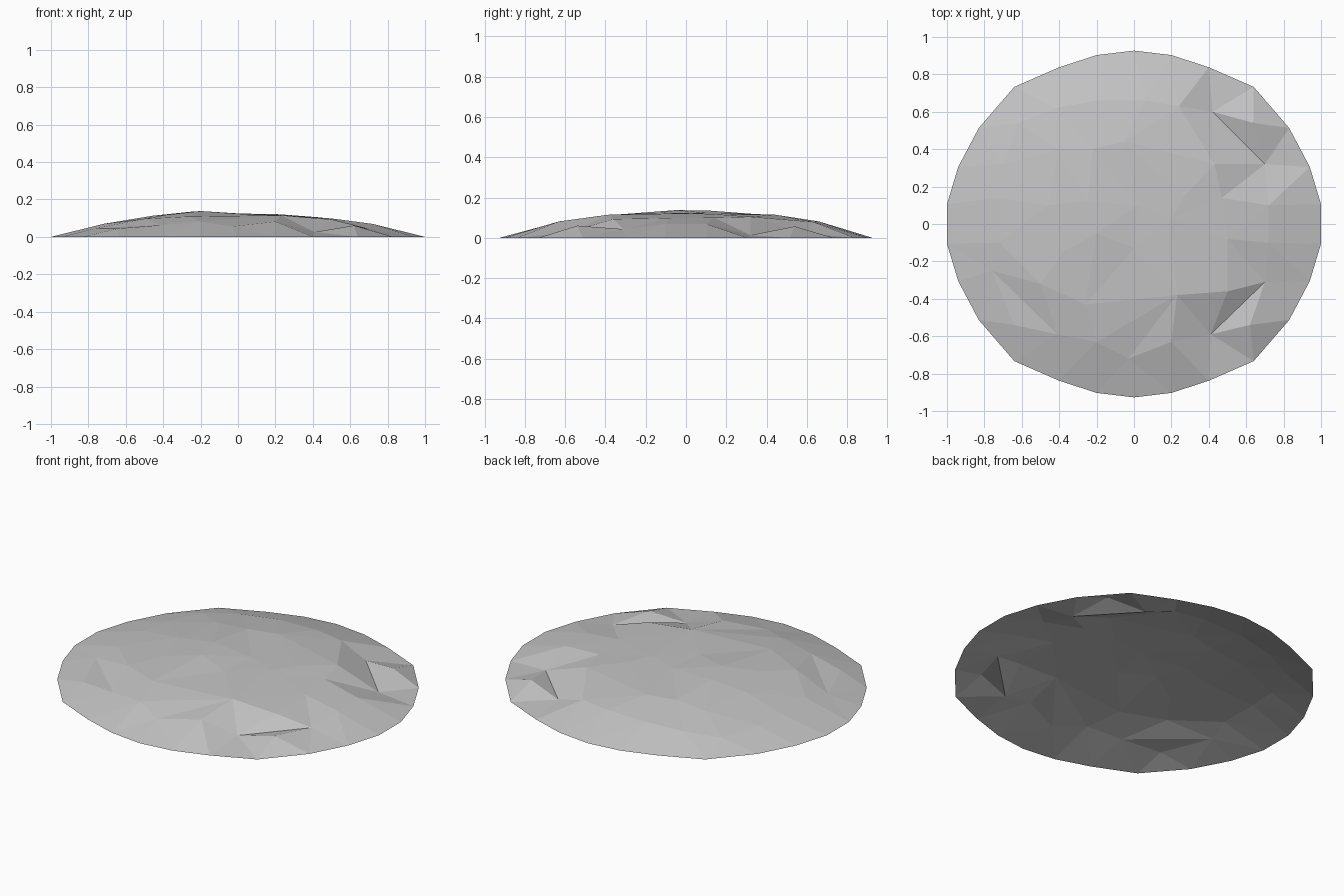
import bpy
import bmesh
from math import hypot
from mathutils import Vector
from mathutils.geometry import delaunay_2d_cdt

cube = bpy.data.objects.get("Cube")
if cube:
    bpy.data.objects.remove(cube, do_unlink=True)


def make_material(name, colour):
    material = bpy.data.materials.new(name)
    material.use_nodes = True
    material.diffuse_color = colour
    material.node_tree.nodes["Principled BSDF"].inputs["Base Color"].default_value = colour
    return material


def dome_height(x, y):
    """Broad flat summit that falls away to a thin edge."""
    return 0.13 * (1 - min(1, hypot(x, y)) ** 2.4)


def raised(points, offset=0.0):
    """Place plan points on the dome, lifted or sunk by an offset."""
    return [Vector((x, y, dome_height(x, y) + offset)) for x, y in points]


# Ground outline: one quarter, mirrored to the other three
quarter = [(0, 0.927), (0.2, 0.903), (0.4, 0.838), (0.64, 0.733),
           (0.83, 0.513), (0.94, 0.305), (1, 0.105)]
outline = {(sx * x, sy * y) for x, y in quarter for sx in (1, -1) for sy in (1, -1)}
rim = [Vector((x, y, 0)) for x, y in sorted(outline)]

# Irregular rock facets: summit, shoulders and lower slopes
summit = raised([(-0.2, -0.05), (-0.25, 0.12)], 0.011)
summit += raised([(0.02, 0.1), (0, -0.13), (0.2, 0.03), (0.27, 0.15)], -0.005)
shoulders = raised([(0.43, 0.32), (0.23, -0.38), (-0.26, -0.43), (-0.05, 0.44),
                    (-0.22, 0.4), (-0.41, 0.4), (-0.46, 0.1), (-0.38, -0.15),
                    (-0.5, -0.32), (0.5, -0.36)], 0.004)
shoulders += raised([(0.47, 0.14), (0.5, -0.08)], -0.006)
slopes = raised([(-0.2, 0.66), (0.06, 0.66), (0.24, 0.63), (-0.7, 0.32),
                 (-0.62, 0.54), (-0.42, 0.62), (-0.72, 0.14), (-0.72, -0.1),
                 (0.72, 0.1), (0.72, -0.1), (0.2, -0.63), (-0.2, -0.63),
                 (-0.64, -0.54)])
slopes += raised([(0.62, -0.54), (0.64, 0.54)], 0.012)

# Sharp valleys: each pair of ends forms a crease
creases = [raised([(0.42, 0.6), (0.7, 0.32)], -0.047),
           raised([(0.41, -0.59)], -0.045) + raised([(0.7, -0.31)], -0.018),
           raised([(-0.76, -0.25), (-0.41, -0.59)], -0.008)]
hollow = raised([(-0.03, -0.72)], -0.015)

# Triangulate the plan, keeping the valley creases as edges
points = [p for crease in creases for p in crease]
crease_edges = [(i, i + 1) for i in range(0, len(points), 2)]
points += hollow + summit + shoulders + slopes + rim
plan, _, faces, sources, _, _ = delaunay_2d_cdt(
    [p.xy for p in points], crease_edges, [], 0, 0.0001)

bm = bmesh.new()
verts = []
for flat, source in zip(plan, sources):
    z = points[source[0]].z if source else dome_height(*flat)
    verts.append(bm.verts.new((flat.x, flat.y, z)))
for face in faces:
    bm.faces.new([verts[i] for i in face])
bm.normal_update()
for face in bm.faces:
    if face.normal.z < 0:
        face.normal_flip()

# Open rock shell with flat facets
mesh = bpy.data.meshes.new("rock_mound")
bm.to_mesh(mesh)
bm.free()
mesh.materials.append(make_material("stone grey", (0.55, 0.55, 0.55, 1)))
mound = bpy.data.objects.new("rock_mound", mesh)
bpy.context.collection.objects.link(mound)
